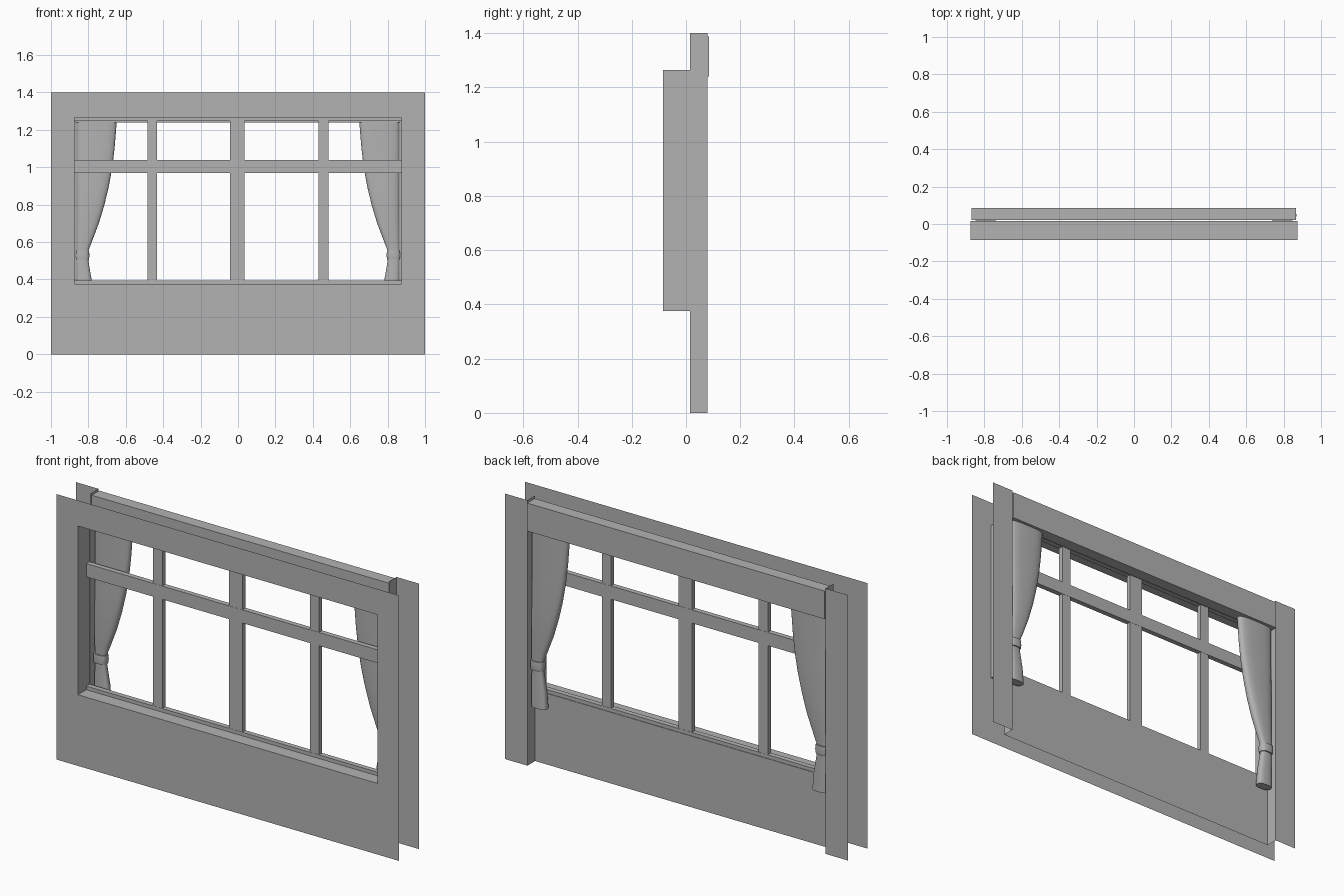
import bpy, bmesh, math

cube = bpy.data.objects.get("Cube")
if cube:
    bpy.data.objects.remove(cube, do_unlink=True)

grey = bpy.data.materials.new("plain grey")
grey.use_nodes = True
grey.diffuse_color = (0.45, 0.45, 0.45, 1)
grey.node_tree.nodes["Principled BSDF"].inputs["Base Color"].default_value = grey.diffuse_color

FRONT, MID, BACK = -0.085, 0.015, 0.079      # wall layers in y
TOP, LOW, HIGH = 1.4, 0.375, 1.265           # wall top, opening heights
OPEN, SIDE = 0.875, 0.87                     # half widths of opening and alcove


def add_object(name, bm, smooth=False):
    mesh = bpy.data.meshes.new(name)
    bm.to_mesh(mesh)
    bm.free()
    mesh.materials.append(grey)
    obj = bpy.data.objects.new(name, mesh)
    bpy.context.collection.objects.link(obj)
    if smooth:
        bpy.ops.object.select_all(action="DESELECT")
        obj.select_set(True)
        bpy.context.view_layer.objects.active = obj
        bpy.ops.object.shade_smooth_by_angle(angle=math.radians(40))
    return obj


def box(name, x, y, z):
    bm = bmesh.new()
    bmesh.ops.create_cube(bm, size=1)
    for v in bm.verts:
        for axis, (low, high) in enumerate((x, y, z)):
            v.co[axis] = low if v.co[axis] < 0 else high
    return add_object(name, bm)


def sheet(name, rows):
    """Open surface through rows of points of equal length."""
    bm = bmesh.new()
    grid = [[bm.verts.new(p) for p in row] for row in rows]
    for a, b in zip(grid, grid[1:]):
        for i in range(len(a) - 1):
            bm.faces.new((a[i], a[i + 1], b[i + 1], b[i]))
    bmesh.ops.remove_doubles(bm, verts=bm.verts, dist=1e-5)
    return add_object(name, bm)


def frame_ring(half, low, high, y):
    return [(sx * half, y, z) for sx, z in
            ((-1, low), (1, low), (1, high), (-1, high), (-1, low))]


def loft(name, side, sections, count=24):
    """Closed rounded body; sections are (z, inner x, outer x, half depth)."""
    bm = bmesh.new()
    rings = []
    for z, inner, outer, depth in sections:
        ring = []
        for i in range(count):
            a = math.tau * i / count
            c, s = math.cos(a), math.sin(a)
            x = (inner + outer) / 2 + (outer - inner) / 2 * math.copysign(abs(c) ** 0.7, c)
            y = 0.046 + depth * math.copysign(abs(s) ** 0.7, s)
            ring.append(bm.verts.new((side * x, y, z)))
        rings.append(ring)
    for a, b in zip(rings, rings[1:]):
        for i in range(count):
            j = (i + 1) % count
            bm.faces.new((a[i], a[j], b[j], b[i]))
    bm.faces.new(rings[0])
    bm.faces.new(rings[-1])
    bmesh.ops.recalc_face_normals(bm, faces=bm.faces)
    return add_object(name, bm, smooth=True)


# Front wall sheet with its window opening and reveal
sheet("front_wall", [frame_ring(1, 0, TOP, FRONT),
                     frame_ring(OPEN, LOW, HIGH, FRONT),
                     frame_ring(OPEN, LOW, HIGH, MID)])

# Panel under the window, seen from inside
sheet("inner_panel", [[(SIDE, MID, 0), (-SIDE, MID, 0)],
                      [(SIDE, MID, LOW), (-SIDE, MID, LOW)]])

# Inner wall returns and strips on both sides
for side, word in ((1, "left"), (-1, "right")):
    profile = [(side, BACK), (side * SIDE, BACK), (side * SIDE, MID)][::side]
    sheet(word + "_inner_strip", [[(x, y, z) for x, y in profile] for z in (0, TOP)])

# Curtain box over the window
box("curtain_box", (-0.869, 0.867), (0.022, 0.085), (1.24, 1.388))

# Window bars and rails
BAR = (-0.014, 0.011)
for name, x in (("right_mullion", (-0.485, -0.432)),
                ("centre_mullion", (-0.043, 0.036)),
                ("left_mullion", (0.43, 0.483))):
    box(name, x, BAR, (LOW, HIGH))
for name, z in (("bottom_rail", (LOW, 0.394)),
                ("transom", (0.97, 1.04)),
                ("top_rail", (1.246, HIGH))):
    box(name, (-OPEN, OPEN), (BAR[0] - 0.001, BAR[1] + 0.001), z)

# Tied curtains
EDGE = 0.863
drape = [(0.31, 0.776, 0.024), (0.4, 0.783, 0.022), (0.5, 0.8, 0.018),
         (0.55, 0.802, 0.018), (0.6, 0.782, 0.021), (0.7, 0.744, 0.025),
         (0.8, 0.714, 0.027), (0.9, 0.69, 0.027), (1.0, 0.672, 0.026),
         (1.1, 0.66, 0.025), (1.26, 0.647, 0.024)]
for side, word in ((1, "left"), (-1, "right")):
    loft(word + "_curtain", side, [(z, x, EDGE, d) for z, x, d in drape])
    loft(word + "_tie", side, [(0.508, 0.797, 0.867, 0.025),
                               (0.53, 0.794, 0.868, 0.027),
                               (0.555, 0.797, 0.867, 0.025)])
